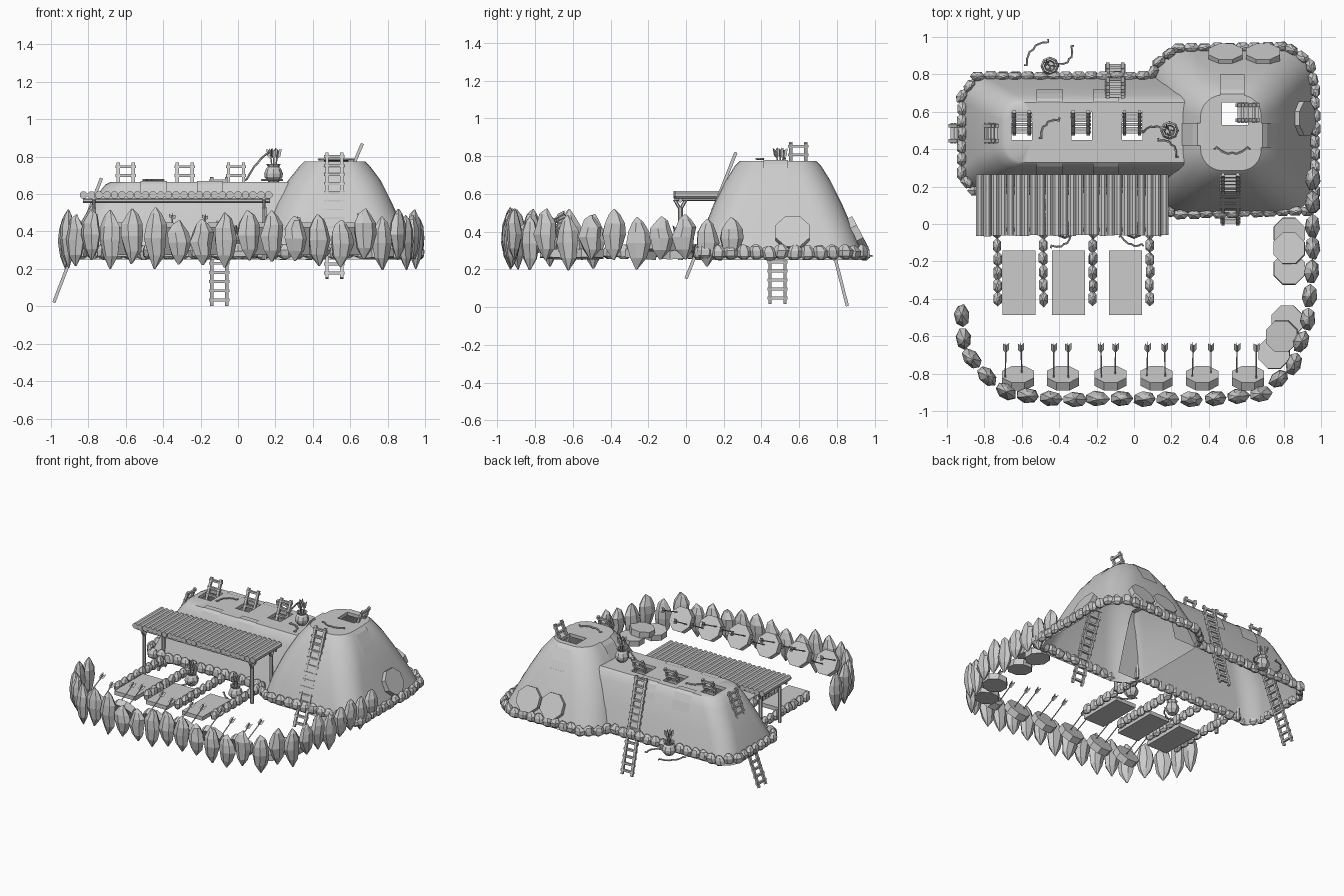
import bpy, bmesh, random
from math import sin, cos, pi, atan2
from mathutils import Vector as V, Matrix as M

if "Cube" in bpy.data.objects:
    bpy.data.objects.remove(bpy.data.objects["Cube"])

random.seed(4)
R = random.uniform


def finish(name, bm, smooth=False):
    bmesh.ops.recalc_face_normals(bm, faces=bm.faces)
    me = bpy.data.meshes.new(name)
    bm.to_mesh(me)
    bm.free()
    ob = bpy.data.objects.new(name, me)
    bpy.context.collection.objects.link(ob)
    if smooth:
        bpy.ops.object.select_all(action='DESELECT')
        ob.select_set(True)
        bpy.context.view_layer.objects.active = ob
        bpy.ops.object.shade_smooth_by_angle(angle=0.6)
    return ob


def loft(bm, loops, caps=True):
    vs = [[bm.verts.new(p) for p in lp] for lp in loops]
    n = len(vs[0])
    for a, b in zip(vs, vs[1:]):
        for i in range(n):
            bm.faces.new((a[i], a[(i + 1) % n], b[(i + 1) % n], b[i]))
    if caps:
        bm.faces.new(vs[0])
        bm.faces.new(vs[-1])
    return vs


def tube(bm, pts, r, n=6):
    pts = [V(p) for p in pts]
    loops = []
    for i, p in enumerate(pts):
        d = (pts[min(i + 1, len(pts) - 1)] - pts[max(i - 1, 0)]).normalized()
        s = d.cross(V((0, 0, 1)) if abs(d.z) < .95 else V((0, 1, 0))).normalized()
        u = s.cross(d)
        loops.append([p + (s * cos(a) + u * sin(a)) * r
                      for a in [(k + .5) * 2 * pi / n for k in range(n)]])
    loft(bm, loops)


def lathe(bm, c, prof, sx=1, sy=1, yaw=0, n=6, jit=0):
    rot = M.Rotation(yaw, 3, 'Z')
    loops = []
    for r, z in prof:
        o = V((R(-jit, jit) * sx, R(-jit, jit) * sy, 0))
        loops.append([V(c) + rot @ (V((r * sx * cos(a) * (1 + R(-jit, jit)), r * sy * sin(a), z)) + o)
                      for a in [k * 2 * pi / n for k in range(n)]])
    loft(bm, loops)


def along(pts, step):
    pts = [V(p) for p in pts]
    total = sum((b - a).length for a, b in zip(pts, pts[1:]))
    n = round(total / step)
    for i in range(n + 1):
        s = total * i / n
        for a, b in zip(pts, pts[1:]):
            L = (b - a).length
            if s <= L + 1e-5:
                d = b - a
                yield a.lerp(b, min(1, s / L)), atan2(d.y, d.x)
                break
            s -= L


def round_rect(x0, x1, y0, y1, rl, rr, z):
    pts = []
    for cx, cy, r, a0 in ((x1 - rr, y1 - rr, rr, 0), (x0 + rl, y1 - rl, rl, 90),
                          (x0 + rl, y0 + rl, rl, 180), (x1 - rr, y0 + rr, rr, 270)):
        for k in range(7):
            a = (a0 + k * 15) * pi / 180
            pts.append((cx + r * cos(a), cy + r * sin(a), z))
    return pts


def shell(name, levels, holes, open_x=None):
    """Bottomless earth mound with square hatches cut in its flat top."""
    bm = bmesh.new()
    top = loft(bm, [round_rect(*l) for l in levels], caps=False)[-1]
    edges = [bm.edges.get((top[i], top[i - 1])) for i in range(len(top))]
    z = levels[-1][-1]
    for x0, x1, y0, y1 in holes:
        q = [(x0, y0), (x1, y0), (x1, y1), (x0, y1)]
        lip = loft(bm, [[(x, y, z - .025) for x, y in q], [(x, y, z) for x, y in q]], caps=False)[-1]
        edges += [bm.edges.get((lip[i], lip[i - 1])) for i in range(4)]
    bmesh.ops.triangle_fill(bm, edges=edges, use_beauty=True, normal=(0, 0, 1))
    if open_x:
        bmesh.ops.delete(bm, geom=[f for f in bm.faces if all(v.co.x > open_x for v in f.verts)], context='FACES')
    return finish(name, bm, True)


# Earth houses: long hall and rounded mound
shell("long_house", [(-.92, .3, .18, .79, .12, .008, .25), (-.84, .3, .24, .74, .13, .008, .45),
                     (-.75, .3, .29, .69, .12, .008, .6), (-.71, .3, .315, .665, .11, .008, .65),
                     (-.68, .3, .33, .65, .1, .008, .665)],
      [(x - .055, x + .055, .45, .6) for x in (-.6, -.28, -.01)], .29)
shell("round_house", [(.1, .955, .05, .945, .2, .16, .25), (.14, .89, .09, .89, .2, .16, .4),
                      (.2, .825, .15, .825, .19, .16, .55), (.265, .765, .21, .765, .17, .15, .67),
                      (.33, .705, .26, .715, .14, .13, .75), (.355, .68, .285, .69, .12, .11, .775)],
      [(.47, .61, .53, .65)])

# Plaster patches folded over the roof edges
bm = bmesh.new()
def strip(fn, w0, w1, prof):
    rows = [(bm.verts.new(fn(w0, p, z)), bm.verts.new(fn(w1, p, z))) for p, z in prof]
    for a, b in zip(rows, rows[1:]):
        bm.faces.new((a[0], a[1], b[1], b[0]))
edge = [(.61, .67), (.652, .67), (.672, .653), (.697, .602), (.718, .54)]
for x in (-.45, -.15):
    strip(lambda w, p, z: (w, p, z), x - .07, x + .07, edge)
    strip(lambda w, p, z: (w, .98 - p, z), x - .07, x + .07, edge)
knob = [(.67, .779), (.694, .778), (.72, .754), (.77, .675), (.80, .62)]
strip(lambda w, p, z: (w, p, z), .46, .59, knob)
strip(lambda w, p, z: (p - .008, w, z), .41, .54, knob)
strip(lambda w, p, z: (1.033 - p, w, z), .42, .54, knob)
finish("roof_patches", bm)

# Small stones round the house bases and between the beds
PEB = [(.35, -.035), (.9, -.02), (1, .01), (.6, .032), (.2, .042)]
bm = bmesh.new()
base = [(.93, .07), (.22, .05), (.11, .12), (.08, .18), (-.86, .18), (-.92, .25), (-.92, .68), (-.84, .79),
        (.09, .79), (.12, .86), (.22, .94), (.82, .95), (.94, .86), (.97, .72), (.97, .1)]
for p, yaw in along(base, .068):
    lathe(bm, (p.x, p.y, .287 + R(-.005, .005)), PEB, .043, .028, yaw, 6, .12)
finish("base_stones", bm)
bm = bmesh.new()
for x in (-.73, -.485, -.22, .085):
    for p, yaw in along([(x, .1), (x, -.4)], .073):
        lathe(bm, (p.x, p.y, .29), PEB, .042, .026, yaw, 6, .12)
finish("bed_divider_stones", bm)

# Palisade of large pointed stones
bm = bmesh.new()
wall = [(-.92, -.49), (-.9, -.69), (-.77, -.83), (-.66, -.91), (-.4, -.935), (.4, -.935), (.68, -.91),
        (.85, -.76), (.93, -.53), (.955, -.2), (.955, .24)]
for p, yaw in along(wall, .126):
    b, t = R(.19, .26), R(.46, .53)
    h = t - b
    lathe(bm, (p.x, p.y, b), [(.08, 0), (.72, h * .22), (1, h * .5), (.9, h * .72), (.5, h * .9), (.06, h)],
          .062, .042, yaw, 7, .1)
finish("stone_palisade", bm)

# Log canopy, beams and forked posts
bm = bmesh.new()
for i in range(25):
    x = -.825 + i * .0412
    tube(bm, [(x, -.062 + R(-.004, .004), .595), (x, .265, .595)], .0215, 8)
finish("canopy_logs", bm)
bm = bmesh.new()
for y in (-.03, .22):
    tube(bm, [(-.83, y, .565), (.17, y, .565)], .012, 6)
for x in (-.77, .14):
    tube(bm, [(x, -.06, .572), (x, .26, .572)], .011, 6)
    for y in (-.03, .2):
        tube(bm, [(x, y, .25), (x, y, .53)], .013, 6)
        for s in (-1, 1):
            tube(bm, [(x, y, .515), (x, y + s * .03, .57)], .009, 6)
finish("canopy_frame", bm)

# Ladders: lower end, upper end, sideways direction
bm = bmesh.new()
def ladder(a, b, side):
    a, b, side = V(a), V(b), V(side)
    for s in (-.04, .04):
        tube(bm, [a + side * s, b + side * s], .012, 4)
    n = round((b - a).length / .052)
    for i in range(n):
        c = a.lerp(b, (i + .6) / n)
        tube(bm, [c - side * .054, c + side * .054], .011, 4)
X, Y = (1, 0, 0), (0, 1, 0)
ladder((-.985, .485, .02), (-.73, .485, .685), Y)
ladder((-.1, .855, .005), (-.1, .68, .69), X)
ladder((.515, 0, .15), (.515, .265, .82), X)
for x in (-.6, -.285, -.01):
    ladder((x, .48, .48), (x, .6, .765), X)
ladder((.55, .595, .6), (.665, .595, .87), Y)
finish("ladders", bm)

# Sleeping mats
bm = bmesh.new()
for x, w in ((-.615, .175), (-.35, .175), (-.045, .175)):
    bmesh.ops.create_cube(bm, size=1, matrix=M.Translation((x, -.315, .28)) @ M.Diagonal((w, .345, .03, 1)))
finish("sleeping_mats", bm)

# Octagonal discs: targets, leaning shields and flat stacks
bm = bmesh.new()
def disc(c, nrm, r=.093, t=.05):
    c, nrm = V(c), V(nrm).normalized()
    tube(bm, [c - nrm * t / 2, c + nrm * t / 2], r, 8)
TX = (-.62, -.38, -.125, .12, .365, .61)
for x in TX:
    disc((x, -.825, .36), (0, .86, .5))
finish("archery_targets", bm)
bm = bmesh.new()
disc((.49, .9, .39), (0, .86, .45), .098)
disc((.69, .9, .39), (0, .86, .45), .098)
disc((.905, .565, .39), (.86, 0, .45), .098)
for x, y, z in ((.83, -.05, .28), (.83, -.24, .28), (.83, -.13, .32),
                (.82, -.52, .28), (.75, -.69, .28), (.79, -.6, .32)):
    disc((x, y, z), (R(-.1, .1), R(-.1, .1), 1), .09, .045)
finish("leaning_and_stacked_discs", bm)

# Arrows, clay pots and bows
bm = bmesh.new()
def arrow(a, b):
    a, b = V(a), V(b)
    d = (b - a).normalized()
    tube(bm, [a, b], .004, 5)
    s = d.cross(V((.2, .1, 1))).normalized()
    for w in (s, d.cross(s)):
        for k in (-1, 1):
            bm.faces.new([bm.verts.new(p) for p in (b - d * .045, b - d * .025 + w * k * .017,
                                                    b + d * .015 + w * k * .017, b)])
for x in TX:
    for dx in (-.06 + R(-.012, .012), .035 + R(-.02, .025)):
        z = R(.34, .4)
        arrow((x + dx, -.82 + (.36 - z) * .5, z), (x + dx + R(-.008, .008), -.65, z + .09))
POTS = [(.19, .5, .665), (-.45, .845, .255), (-.37, -.03, .255), (.0, -.03, .255)]
for x, y, z in POTS:
    for dx, dy in ((.025, 0), (-.02, .02), (0, -.025)):
        arrow((x, y, z + .02), (x + dx, y + dy, z + .165))
finish("arrows", bm)
bm = bmesh.new()
for p in POTS:
    lathe(bm, p, [(.028, 0), (.048, .025), (.05, .045), (.04, .07), (.03, .08), (.04, .097), (.03, .097), (.025, .05)], n=8)
finish("clay_pots", bm)
bm = bmesh.new()
def bow(a, b, bulge):
    a, b, g = V(a), V(b), V(bulge)
    tube(bm, [a.lerp(b, t) + g * h for t, h in
              ((0, .3), (.06, 0), (.2, .55), (.38, .9), (.5, .75), (.62, .9), (.8, .55), (.94, 0), (1, .3))], .006, 5)
bow((-.5, .45, .675), (-.39, .56, .675), (-.03, .03, 0))
bow((.43, .41, .785), (.62, .41, .785), (0, -.04, 0))
bow((.12, .45, .675), (.23, .35, .675), (.03, .03, 0))
bow((.04, .49, .67), (.17, .5, .83), (0, .03, .02))
bow((-.58, .84, .27), (-.45, .98, .27), (-.03, .03, 0))
bow((-.41, .85, .28), (-.33, .96, .28), (.03, -.03, 0))
bow((-.45, -.12, .27), (-.33, -.05, .3), (.02, -.03, 0))
bow((-.08, -.06, .29), (.05, -.11, .27), (0, -.03, 0))
finish("bows", bm)
